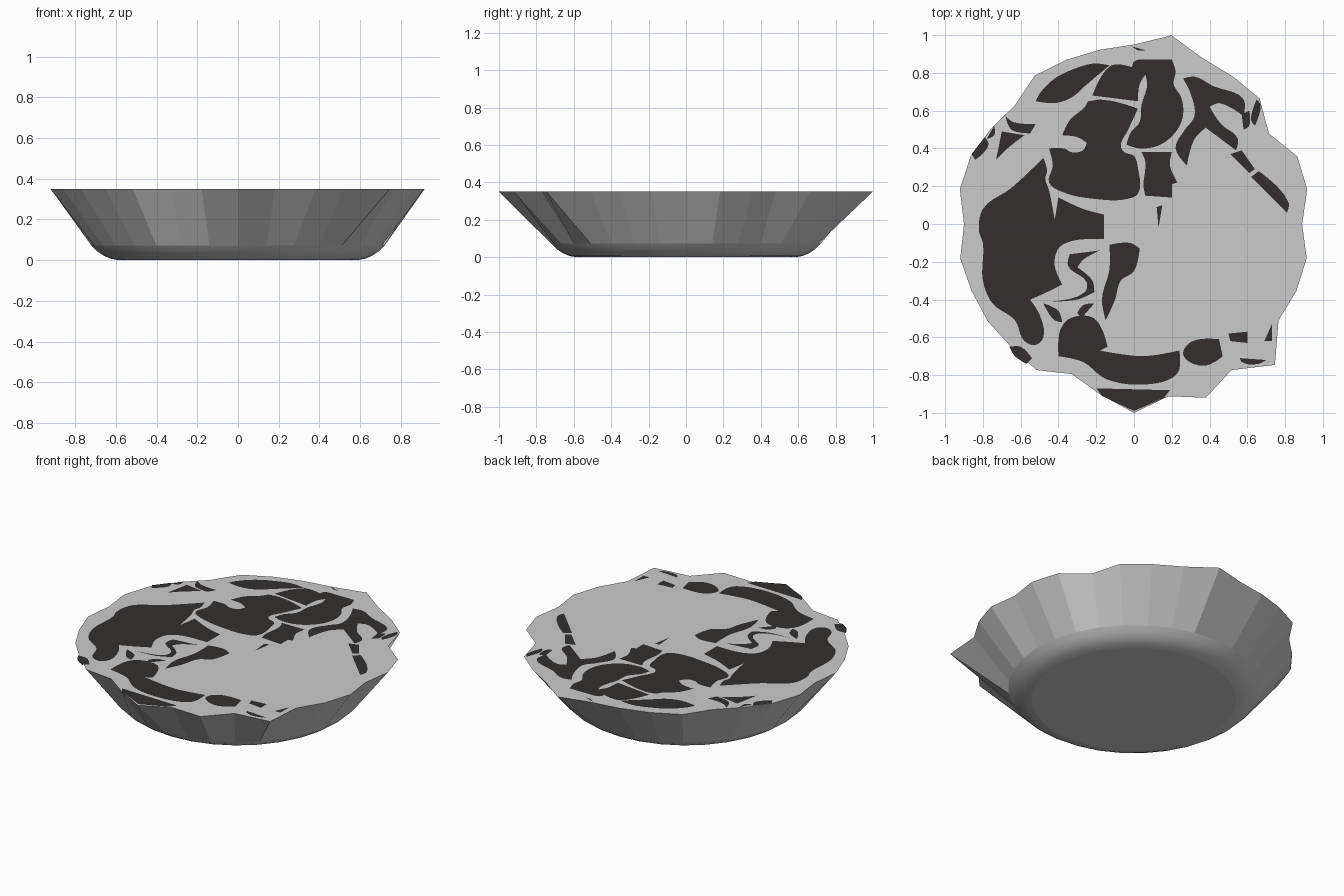
import bpy, bmesh, math
from mathutils import Vector

N = 32
TOP = 0.35
# irregular rim radius at each of 32 equal angles
RIM = [.89, .935, .936, .86, .94, .94, .95, 1.018, .95, .94, .94, .945, .89, .91, .936, .94,
       .90, .938, .93, .93, .92, .93, .86, .92, 1.0, .93, .995, .93, 1.055, .92, .93, .932]


def finish(bm, name):
    me = bpy.data.meshes.new(name)
    bm.to_mesh(me)
    bm.free()
    ob = bpy.data.objects.new(name, me)
    bpy.context.collection.objects.link(ob)
    return ob


# bowl body: round floor, curved lower edge, faceted wall, flat top
def ring(bm, radii, z):
    return [bm.verts.new((r * math.cos(math.tau * i / N), r * math.sin(math.tau * i / N), z))
            for i, r in enumerate(radii)]


bm = bmesh.new()
profile = [(.585, 0), (.625, .007), (.66, .022), (.692, .044), (.72, .072)]
rings = [ring(bm, [r] * N, z) for r, z in profile] + [ring(bm, RIM, TOP)]
for k in range(len(rings) - 1):
    a, b = rings[k], rings[k + 1]
    for i in range(N):
        j = (i + 1) % N
        f = bm.faces.new((a[i], a[j], b[j], b[i]))
        f.smooth = k < len(rings) - 2
bm.faces.new(rings[0][::-1])
lid = bm.faces.new(rings[-1])
bmesh.ops.triangulate(bm, faces=[lid])
finish(bm, "bowl_body")

# dark surface patches: outlines in hundredths, rounded except at sharp corners
pb = bmesh.new()


def patch(*c, round_corners=True):
    p = [Vector((c[i] / 100, c[i + 1] / 100)) for i in range(0, len(c), 2)]
    n = len(p)
    tang = []
    for i in range(n):
        a, b = (p[i] - p[i - 1]).normalized(), (p[(i + 1) % n] - p[i]).normalized()
        soft = round_corners and a.dot(b) > 0.35
        tang.append((a + b).normalized() if soft else Vector((0, 0)))
    out = []
    for i in range(n):
        j = (i + 1) % n
        h = (p[j] - p[i]).length / 3
        q0, q1, q2, q3 = p[i], p[i] + tang[i] * h, p[j] - tang[j] * h, p[j]
        for s in range(5):
            t = s / 5
            u = 1 - t
            out.append(q0 * u**3 + q1 * 3 * u * u * t + q2 * 3 * u * t * t + q3 * t**3)
    f = pb.faces.new([pb.verts.new((v.x, v.y, TOP + .003)) for v in out])
    f.normal_update()
    if f.normal.z < 0:
        f.normal_flip()
    bmesh.ops.triangulate(pb, faces=[f])


# upper patches
patch(-52, 65, -50, 69, -42, 77, -32, 82, -21, 85, -13, 84, -26, 73, -33, 67, -42, 64)
patch(-12, 84, -1, 83, 0, 86, 8, 87, 20, 87, 22, 81, 21, 74, 25, 67, 26, 58, 23, 50, 14, 42,
      3, 40, -4, 42, -2, 48, 3, 54, 4, 63, 7, 74, 6, 79, 3, 74, 2, 65, -22, 68)
patch(-24, 65, 2, 61, -3, 50, -7, 41, -5, 38, 0, 36, 2, 30, 2, 16, -5, 13, -18, 13, -38, 17,
      -45, 22, -43, 31, -45, 40, -37, 40, -33, 38, -27, 39, -25, 43, -30, 46, -38, 47, -34, 55, -26, 62)
patch(4, 38, 20, 38, 19, 31, 23, 22, 20, 21, 20, 14, 6, 15, 5, 20, 6, 33)
patch(12, 9, 15, 10, 14, 4, 13, -2)
# right-hand branches
patch(26, 77, 32, 78, 42, 73, 58, 66, 58, 57, 45, 64, 40, 62, 46, 53, 55, 45, 54, 39,
      38, 51, 32, 45, 28, 31, 22, 40, 27, 50, 32, 57, 30, 69)
patch(51, 37, 57, 39, 64, 29, 61, 27)
patch(62, 25, 66, 28, 82, 11, 81, 6)
patch(62, 55, 65, 66, 67, 63, 64, 52)
patch(57, 58, 61, 60, 61, 52, 58, 50)
# left edge chips
patch(-68, 57, -64, 54, -52, 53, -55, 48, -65, 50)
patch(-70, 49, -58, 47, -67, 40, -73, 34)
patch(-74, 52, -74, 47, -78, 45)
patch(-79, 46, -77, 42, -84, 34, -86, 37)
# large left patch and winding channel pieces
patch(-48, 35, -46, 28, -47, 24, -45, 18, -42, 2, -40, 14, -27, 8, -16, 5, -16, -8, -33, -9,
      -40, -13, -42, -22, -38, -32, -48, -37, -55, -40, -50, -48, -48, -60, -52, -64, -58, -62,
      -63, -51, -75, -42, -80, -30, -80, -10, -82, -4, -80, 8, -65, 19)
patch(-13, -11, -2, -10, 3, -13, 0, -25, -7, -30, -10, -40, -15, -51, -17, -40, -13, -24)
patch(-34, -16, -18, -14, -27, -19, -30, -23, -22, -30, -21, -36, -30, -40, -45, -41,
      -26, -36, -25, -31, -35, -22)
patch(-48, -42, -40, -46, -38, -52, -42, -51)
patch(-27, -43, -21, -42, -28, -50, -30, -47)
# lower patches
patch(-39, -56, -34, -50, -21, -50, -14, -65, -18, -67, 5, -70, 24, -67, 24, -77, 21, -81,
      5, -85, -15, -82, -27, -73, -40, -70)
patch(26, -68, 31, -62, 45, -61, 47, -70, 38, -75, 28, -72)
patch(50, -58, 60, -57, 60, -63, 51, -62)
patch(69, -62, 73, -53, 73, -62)
patch(56, -71, 70, -72, 66, -74, 57, -73)
patch(-66, -65, -60, -65, -54, -71, -57, -74, -63, -70)
patch(-20, -87, 19, -88, 16, -92, 0, -99, -17, -91, round_corners=False)
patch(-1, 94, 6, 92, 2, 92)
patches = finish(pb, "surface_patches")
mat = bpy.data.materials.new("dark_patch")
mat.diffuse_color = (.033, .028, .028, 1)
patches.data.materials.append(mat)
